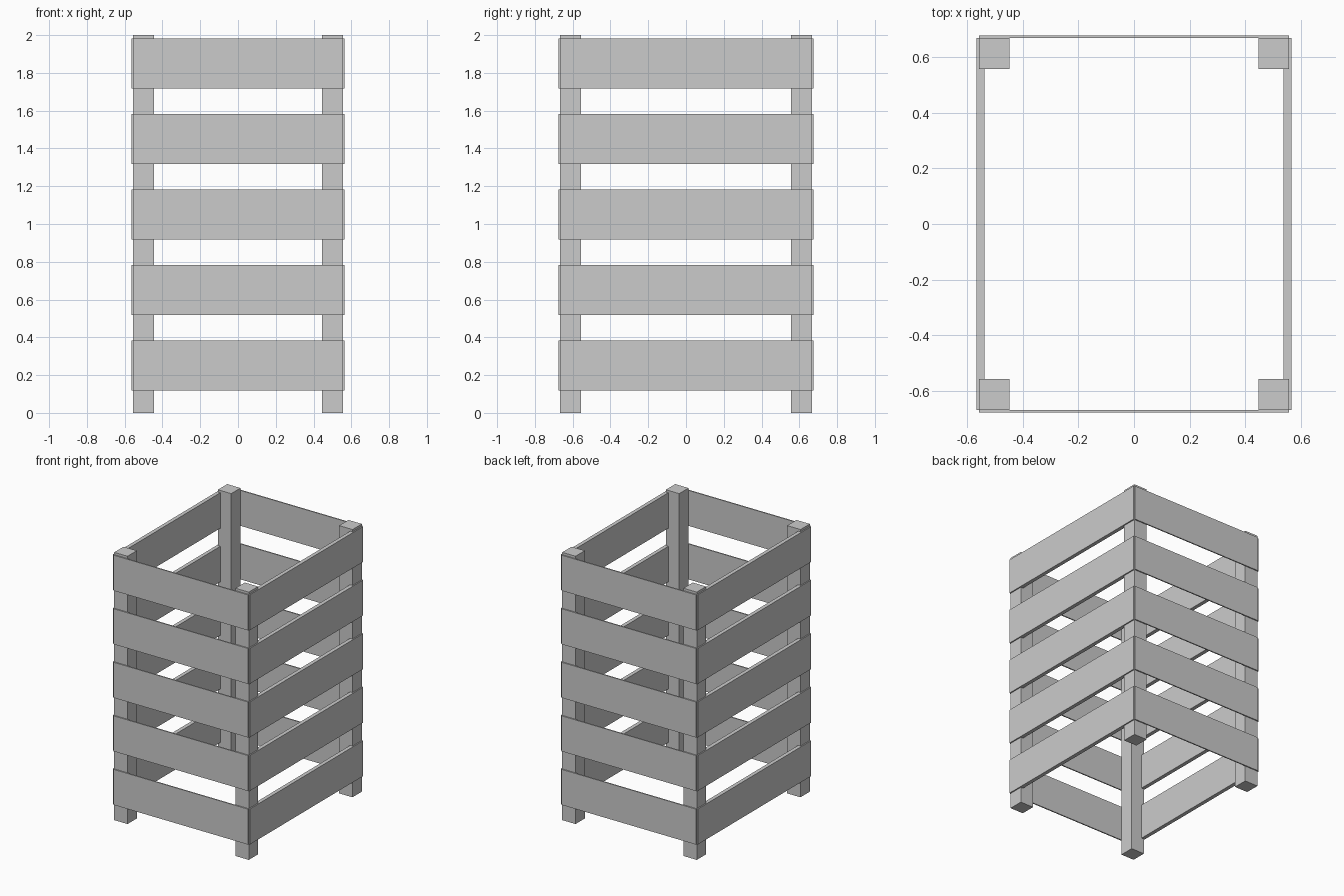
import bpy

if "Cube" in bpy.data.objects:
    bpy.data.objects.remove(bpy.data.objects["Cube"])


def box(name, x, y, z):
    """Axis-aligned box from (min, max) ranges."""
    bpy.ops.mesh.primitive_cube_add(
        size=1, location=[(a + b) / 2 for a, b in (x, y, z)])
    ob = bpy.context.object
    ob.name = name
    ob.scale = [b - a for a, b in (x, y, z)]
    bpy.ops.object.transform_apply(location=False, rotation=False, scale=True)
    return ob


def span(sign, inner, outer):
    return tuple(sorted((sign * inner, sign * outer)))


POST_X, POST_Y = 0.556, 0.667   # outer faces of the posts
POST = 0.11                     # post thickness
SLAT_H = 0.265

# Four corner posts
for sx, side in ((-1, "left"), (1, "right")):
    for sy, end in ((-1, "front"), (1, "back")):
        box(f"{end}_{side}_post", span(sx, POST_X - POST, POST_X),
            span(sy, POST_Y - POST, POST_Y), (0, 2))

# Five rows of slats around the posts
for i in range(5):
    zc = 0.25 + 0.4 * i
    z = (zc - SLAT_H / 2, zc + SLAT_H / 2)
    # thin slats on front and back
    for s, end in ((-1, "front"), (1, "back")):
        box(f"{end}_slat_{i + 1}", (-POST_X, POST_X),
            span(s, POST_Y, 0.676), z)
    # thicker side slats, let into the posts
    for s, side in ((-1, "left"), (1, "right")):
        box(f"{side}_slat_{i + 1}", span(s, 0.536, 0.565),
            (-POST_Y, POST_Y), z)
